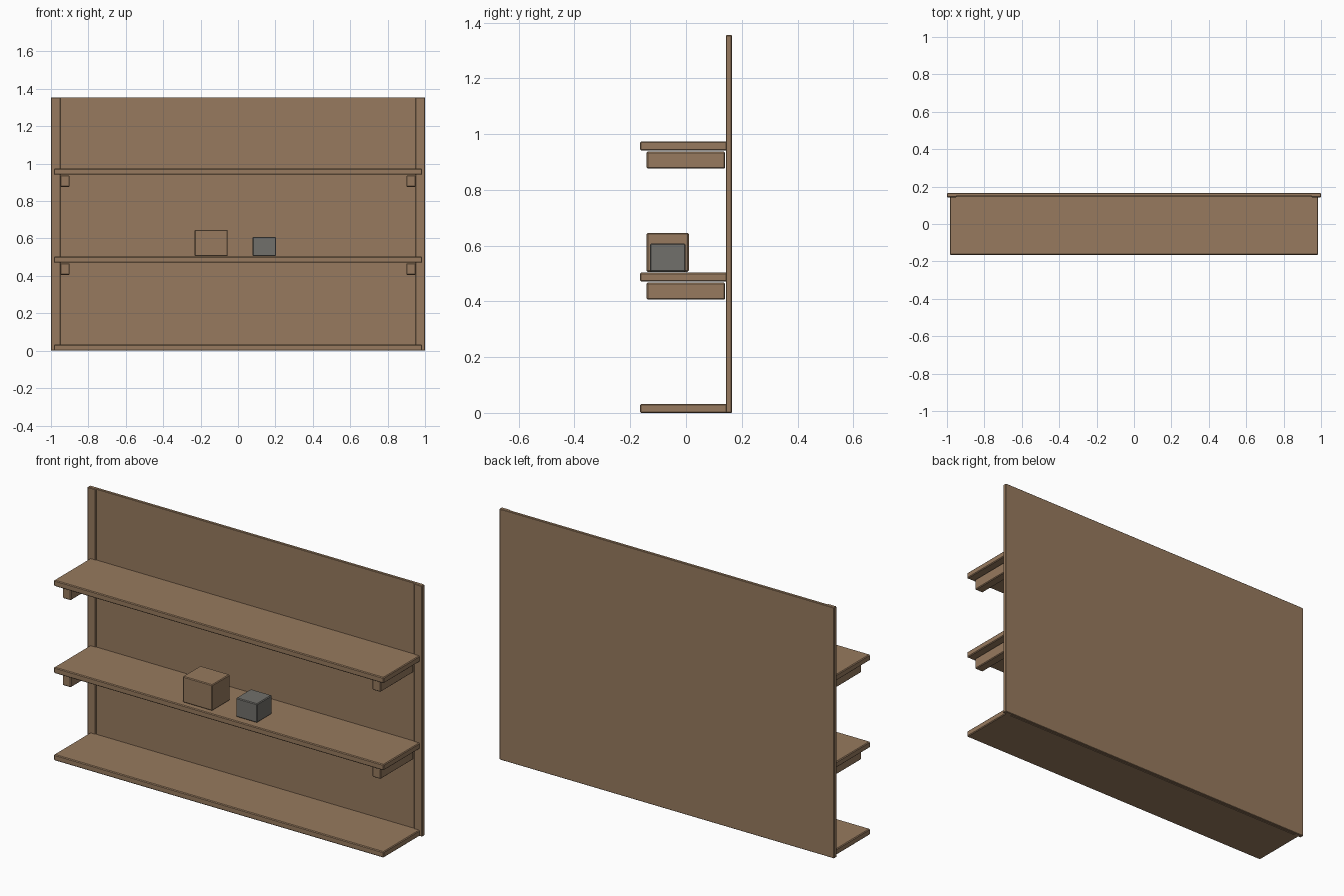
import bpy, bmesh

if "Cube" in bpy.data.objects:
    bpy.data.objects.remove(bpy.data.objects["Cube"])


def material(name, rgb):
    m = bpy.data.materials.new(name)
    m.diffuse_color = (*rgb, 1)
    m.use_nodes = True
    m.node_tree.nodes["Principled BSDF"].inputs["Base Color"].default_value = m.diffuse_color
    return m


WOOD = material("brown wood", (0.31, 0.195, 0.112))
GREY = material("warm grey", (0.165, 0.16, 0.145))


def box(name, x, y, z, mat=WOOD, bevel=0.004):
    """Box spanning the (min, max) ranges, with softened edges."""
    bm = bmesh.new()
    bmesh.ops.create_cube(bm, size=1)
    for v in bm.verts:
        v.co = [r[0] + (c + 0.5) * (r[1] - r[0]) for c, r in zip(v.co, (x, y, z))]
    me = bpy.data.meshes.new(name)
    bm.to_mesh(me)
    bm.free()
    me.materials.append(mat)
    ob = bpy.data.objects.new(name, me)
    bpy.context.collection.objects.link(ob)
    if bevel:
        mod = ob.modifiers.new("edge_bevel", "BEVEL")
        mod.width = bevel
        mod.segments = 1
    return ob


# Back panel with a slightly raised upright along each side
box("back_panel", (-0.99, 0.99), (0.149, 0.165), (0.001, 1.355), bevel=0.002)
for side, s in (("left", -1), ("right", 1)):
    box(f"{side}_upright", sorted((s * 0.95, s)), (0.143, 0.165), (0, 1.355), bevel=0.003)

# Three shelves; the upper two rest on a bracket at each end
for name, top in (("bottom", 0.032), ("middle", 0.503), ("top", 0.973)):
    box(f"{name}_shelf", (-0.985, 0.985), (-0.165, 0.150), (top - 0.032, top))
    if name != "bottom":
        for side, s in (("left", -1), ("right", 1)):
            box(f"{name}_{side}_bracket", sorted((s * 0.90, s * 0.95)),
                (-0.141, 0.140), (top - 0.097, top - 0.036))

# Boxes standing on the middle shelf
box("wooden_box", (-0.232, -0.055), (-0.141, 0.010), (0.506, 0.646))
box("grey_box", (0.078, 0.204), (-0.129, -0.002), (0.506, 0.608), GREY)
